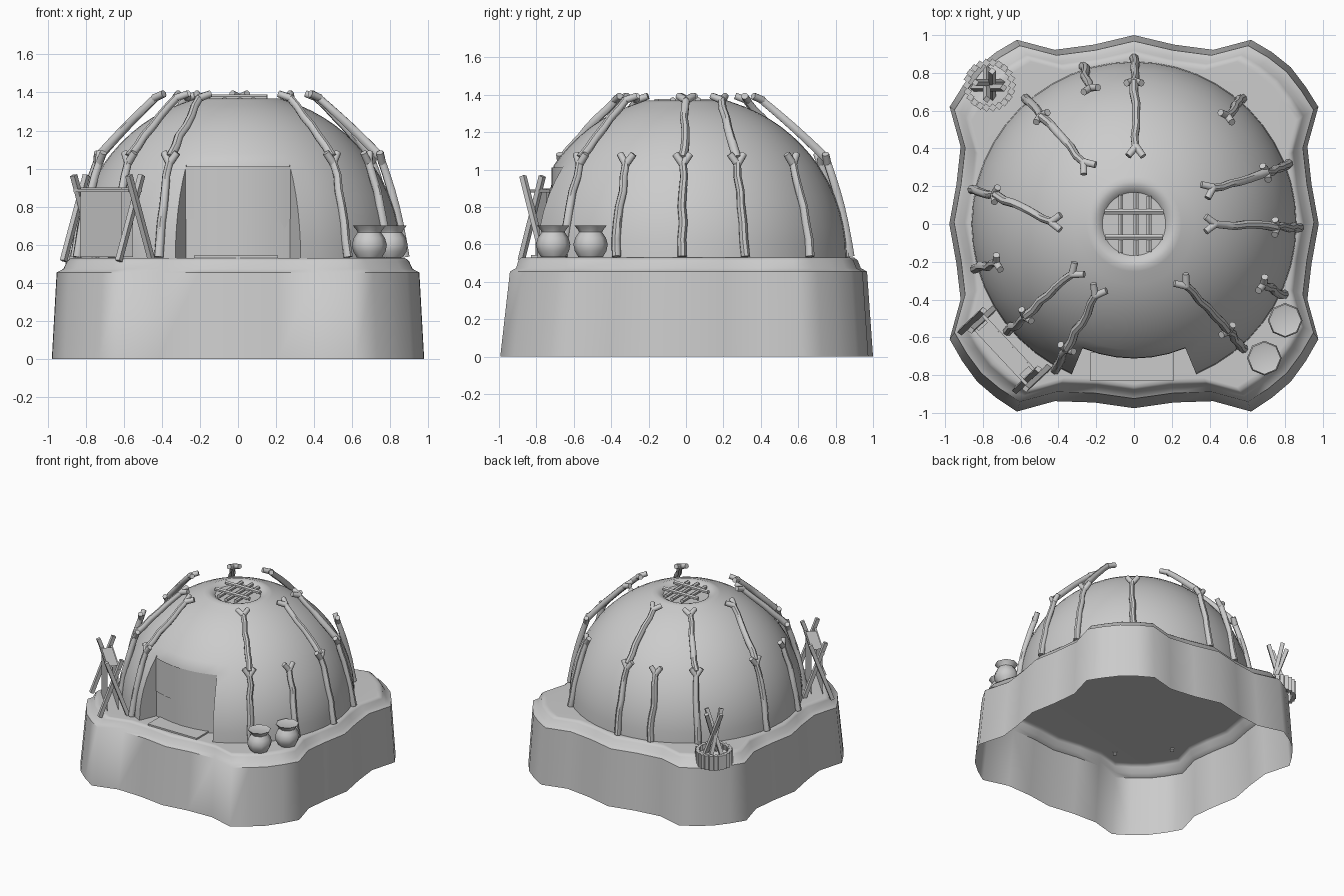
import bpy, bmesh, math, random
from math import sin, cos, pi, radians
from mathutils import Vector

random.seed(4)
if "Cube" in bpy.data.objects:
    bpy.data.objects.remove(bpy.data.objects["Cube"])

clay = bpy.data.materials.new("plain_grey")
clay.use_nodes = True
GREY = (0.6, 0.6, 0.6, 1)
clay.diffuse_color = GREY
clay.node_tree.nodes["Principled BSDF"].inputs["Base Color"].default_value = GREY
UP = Vector((0, 0, 1))


def finish(name, bm, angle=None):
    """Turn a bmesh into a coloured object, smooth shaded if an angle is given."""
    mesh = bpy.data.meshes.new(name)
    bm.to_mesh(mesh)
    bm.free()
    mesh.materials.append(clay)
    obj = bpy.data.objects.new(name, mesh)
    bpy.context.collection.objects.link(obj)
    if angle:
        bpy.ops.object.select_all(action="DESELECT")
        obj.select_set(True)
        bpy.context.view_layer.objects.active = obj
        bpy.ops.object.shade_smooth_by_angle(angle=radians(angle))


def loft(bm, rings, closed=True):
    """Skin a list of equally long point rings, returning the vertex rings."""
    rows = [[bm.verts.new(p) for p in ring] for ring in rings]
    n = len(rows[0])
    for a, b in zip(rows, rows[1:]):
        for i in range(n if closed else n - 1):
            j = (i + 1) % n
            bm.faces.new((a[i], a[j], b[j], b[i]))
    return rows


def tube(bm, points, radii, sides=8):
    """Capped tube along a path; four sides make a squared stick."""
    points = [Vector(p) for p in points]
    whole = (points[-1] - points[0]).normalized()
    ref = whole.cross(UP if abs(whole.z) < 0.8 else Vector((0.6, 0.8, 0))).normalized()
    rings = []
    for i, p in enumerate(points):
        d = (points[min(i + 1, len(points) - 1)] - points[max(i - 1, 0)]).normalized()
        u = (ref - d * ref.dot(d)).normalized()
        v = u.cross(d)
        rings.append([p + radii[i] * (u * cos(t) - v * sin(t))
                      for t in (2 * pi * (k + 0.5) / sides for k in range(sides))])
    rows = loft(bm, rings)
    bm.faces.new(rows[0])
    bm.faces.new(rows[-1])
    bmesh.ops.recalc_face_normals(bm, faces=bm.faces)


def polar(r, a, z):
    return Vector((r * cos(a), r * sin(a), z))


# Wavy hollow plinth, open underneath: left half from back to front, mirrored
half = [(0, 1), (.21, .95), (.42, .922), (.62, .975), (.73, .91), (.83, .83), (.91, .725),
        (.976, .62), (.918, .41), (.94, .21), (.978, 0), (.94, -.21), (.918, -.4), (.976, -.61),
        (.91, -.725), (.83, -.835), (.73, -.92), (.62, -.993), (.42, -.938), (.21, -.945), (0, -.975)]
outline = ([(-x, y) for x, y in half] + half[-2:0:-1])
# (x scale, y scale, y shift, height)
levels = [(1, 1, 0, 0), (.974, .958, .01, .455), (.938, .925, .01, .473),
          (.918, .91, .008, .515), (.90, .893, .006, .529), (.88, .875, .006, .53)]
bm = bmesh.new()
rows = loft(bm, [[(x * sx, y * sy + dy, z) for x, y in outline] for sx, sy, dy, z in levels])
bm.faces.new(rows[-1])
finish("plinth", bm, 51)

# Dome with a recessed doorway wedge and a sunken smoke hole
BASE, RAD, HIGH, DOOR_R, DOOR_Z = .531, .86, .865, .712, 1.02
HALF = radians(22.5)


def dome_r(z):
    return RAD * math.sqrt(max(0, 1 - ((z - BASE) / HIGH) ** 2))


heights = [BASE + (DOOR_Z - BASE) * i / 6 for i in range(7)]
top_angle = math.asin((DOOR_Z - BASE) / HIGH)
low = [(dome_r(z), z) for z in heights]
high = []
for i in range(1, 9):
    t = top_angle + (radians(73) - top_angle) * i / 8
    high.append((RAD * cos(t), BASE + HIGH * sin(t)))
high += [(.225, 1.368), (.20, 1.362), (.18, 1.352), (.168, 1.34)]
front = -pi / 2
bm = bmesh.new()
shell = [front + HALF + (2 * pi - 2 * HALF) * i / 42 for i in range(43)]
wedge = [front - HALF + 2 * HALF * i / 6 for i in range(7)]
loft(bm, [[polar(r, a, z) for a in shell] for r, z in low + high], False)
recess = [(DOOR_R, z) for z in heights[:-1]] + [low[-1]]
loft(bm, [[polar(r, a, z) for a in wedge] for r, z in recess + high], False)
for side, a in ((1, front + HALF), (-1, front - HALF)):
    strip = [[polar(r, a, z) for r in (DOOR_R, dome_r(z))][::side] for z in heights[:-1]]
    cheek = loft(bm, strip, False)
    tip = bm.verts.new(polar(low[-1][0], a, DOOR_Z))
    bm.faces.new((cheek[-1][0], cheek[-1][1], tip))
bmesh.ops.remove_doubles(bm, verts=bm.verts, dist=.0005)
floor = [v for v in bm.verts if v.co.xy.length < .17]
bm.faces.new(sorted(floor, key=lambda v: math.atan2(v.co.y, v.co.x)))
finish("dome", bm, 40)

# Lattice over the smoke hole
bm = bmesh.new()
for off in (-.07, .01, .08):
    h = math.sqrt(.168 ** 2 - off ** 2)
    tube(bm, [(off, -h, 1.362), (off, h, 1.362)], [.015] * 2, 6)
for off in (-.07, .065):
    h = math.sqrt(.168 ** 2 - off ** 2)
    tube(bm, [(-h, off, 1.372), (h, off, 1.372)], [.016] * 2, 6)
finish("smoke_hole_lattice", bm, 40)

# Curtain over the doorway, torn on one side, and the mat before it
bm = bmesh.new()
N = 19
edge = [front - HALF + 2 * HALF * i / (N - 1) for i in range(N)]
loft(bm, [[polar(DOOR_R + .006, a, .685 if i > 8 and i % 2 else .735) for i, a in enumerate(edge)],
          [polar(DOOR_R + .006, a, DOOR_Z - .01) for a in edge]], False)
finish("torn_curtain", bm, 30)
bm = bmesh.new()
bmesh.ops.create_cube(bm, size=1)
for v in bm.verts:
    v.co = (v.co.x * .44 - .01, v.co.y * .15 - .755, v.co.z * .012 + .537)
finish("door_mat", bm)


# Forked branches leaning on the dome
def branch(name, start, end, bow, fork_dir, side):
    bm = bmesh.new()
    start, end = Vector(start), Vector(end)
    out = Vector((start.x, start.y, 0)).normalized()
    path = []
    for i in range(7):
        t = i / 6
        wobble = 0 if i in (0, 6) else random.uniform(-.01, .01)
        path.append(start.lerp(end, t) + (out * .6 + UP * .8) * bow * sin(pi * t) + side * wobble)
    tube(bm, path, [.025 - .004 * i / 6 for i in range(7)])
    for s in (-1, 1):
        tube(bm, [end - fork_dir * .012, end + (fork_dir + side * s * .9).normalized() * .06], [.021, .019])
    finish(name, bm, 45)


# (foot direction, head position) of each tall pair, then the short ones
tall = [((0, .88), (.01, .40)), ((-.57, .66), (-.26, .32)), ((-.85, .18), (-.43, .01)),
        ((-.66, -.56), (-.32, -.26)), ((-.41, -.76), (-.20, -.37)), ((.58, -.66), (.27, -.32)),
        ((.87, -.02), (.42, 0)), ((.82, .32), (.41, .19))]
short = [(-.27, .84), (.58, .67), (-.85, -.24), (.79, -.37)]
for k, foot in enumerate([f for f, h in tall] + short):
    a = math.atan2(foot[1], foot[0])
    out, side = polar(1, a, 0), polar(1, a + pi / 2, 0)
    branch(f"lower_branch_{k}", out * .877 + UP * .535, out * .755 + UP * 1.04, .018,
           (UP - out * .2).normalized(), side)
    if k < len(tall):
        hx, hy = tall[k][1]
        inward = -Vector((hx, hy, 0)).normalized()
        branch(f"upper_branch_{k}", out * .75 + UP * 1.06, (hx, hy, 1.375), .006,
               (inward + UP * .45).normalized(), UP.cross(inward))

# Two clay pots
profile = [(.065, .532), (.085, .565), (.092, .6), (.082, .635), (.062, .665), (.066, .675), (.086, .70), (.07, .695)]
for name, px, py in (("left_pot", .80, -.51), ("right_pot", .69, -.71)):
    bm = bmesh.new()
    spot = Vector((px, py, 0))
    rows = loft(bm, [[spot + polar(r, pi * k / 4, z) for k in range(8)] for r, z in profile])
    bm.faces.new(rows[-1])
    bm.faces.new(rows[0][::-1])
    finish(name, bm, 50)

# Drying rack: crossed legs, rails and a draped hide
ends = [Vector((-.83, -.51, 0)), Vector((-.54, -.82, 0))]
along = (ends[1] - ends[0]).normalized()
across = UP.cross(along)
bm = bmesh.new()
for p in ends:
    for s in (-1, 1):
        q = p + along * s * .015
        tube(bm, [q + across * s * .105 + UP * .515, q - across * s * .06 + UP * .965], [.02] * 2, 4)
for s in (-1, 1):
    tube(bm, [ends[0] + across * s * .04 + UP * .885, ends[1] + across * s * .04 + UP * .885], [.012] * 2, 4)
finish("drying_rack", bm)
bm = bmesh.new()
drape = [(.042, .535), (.04, .9), (-.04, .9), (-.042, .535)]
loft(bm, [[p + along * d + across * w + UP * z for w, z in drape]
          for p, d in ((ends[0], .045), (ends[1], -.06))], False)
finish("hide", bm)

# Ring of stakes around crossed firewood
spot = Vector((-.765, .735, 0))
bm = bmesh.new()
for k in range(22):
    p = spot + polar(.12, 2 * pi * k / 22, 0)
    tube(bm, [p + UP * .455, p + UP * .57], [.022] * 2, 4)
finish("stake_ring", bm)
bm = bmesh.new()
for d in (Vector((1, 0, 0)), Vector((0, 1, 0))):
    for s in (-1, 1):
        q = spot + UP.cross(d) * s * .014
        tube(bm, [q + d * s * .085 + UP * .47, q - d * s * .075 + UP * .875], [.02] * 2, 4)
finish("firewood", bm)
